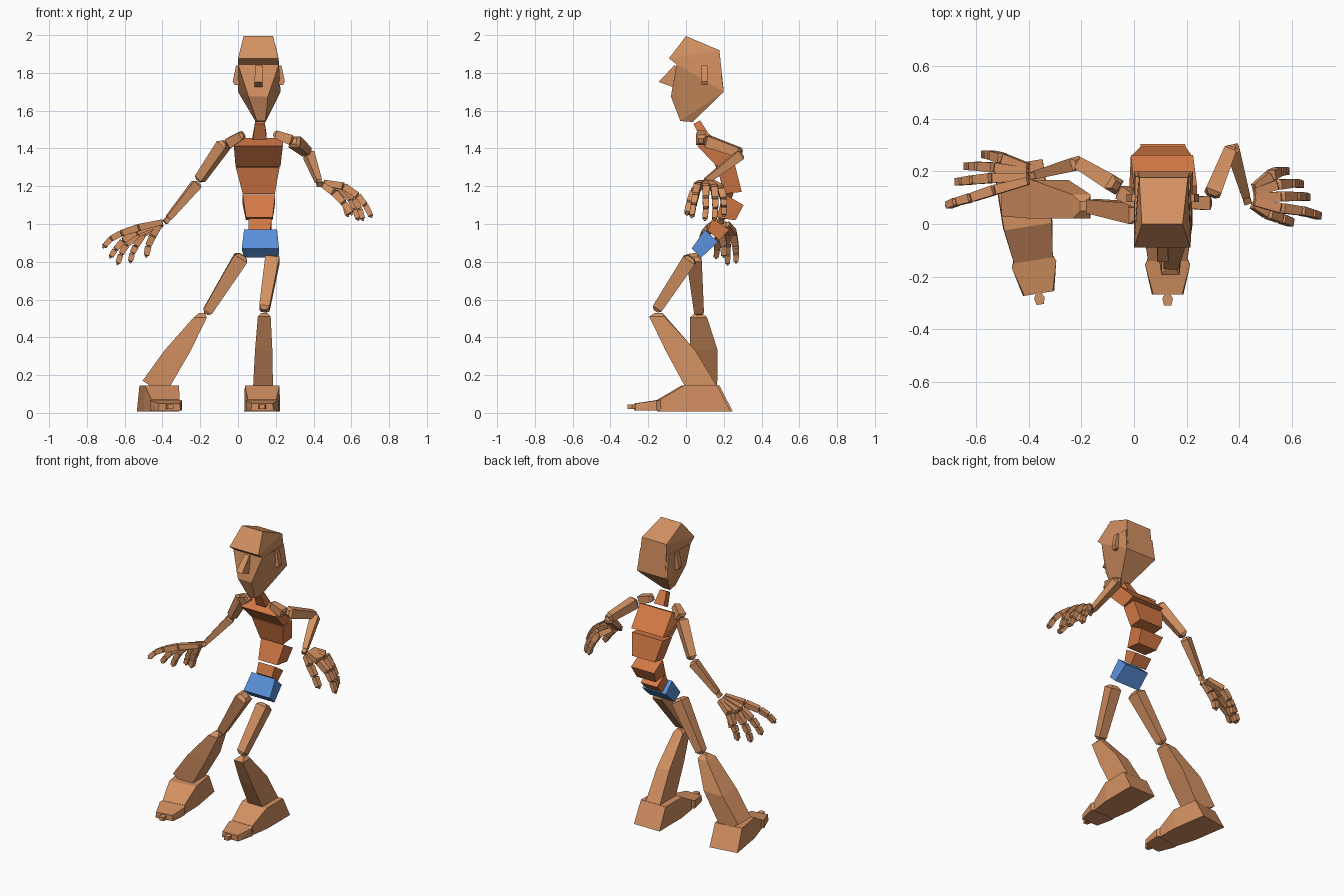
import bpy, bmesh
from math import radians
from mathutils import Vector, Matrix


def material(name, rgb):
    m = bpy.data.materials.new(name)
    m.diffuse_color = (*rgb, 1)
    return m


SKIN = material("skin", (0.65, 0.28, 0.12))
SHIRT = material("shirt", (0.65, 0.19, 0.06))
SHORTS = material("shorts", (0.10, 0.28, 0.70))


def hull(name, pts, mat=SKIN):
    """Flat-faced convex block around a few points."""
    bm = bmesh.new()
    for p in pts:
        bm.verts.new(p)
    res = bmesh.ops.convex_hull(bm, input=bm.verts)
    loose = {e for k in ("geom_interior", "geom_unused") for e in res[k]
             if isinstance(e, bmesh.types.BMVert)}
    bmesh.ops.delete(bm, geom=list(loose), context="VERTS")
    bmesh.ops.dissolve_limit(bm, angle_limit=radians(2), verts=bm.verts, edges=bm.edges)
    bmesh.ops.recalc_face_normals(bm, faces=bm.faces)
    me = bpy.data.meshes.new(name)
    bm.to_mesh(me)
    bm.free()
    me.materials.append(mat)
    ob = bpy.data.objects.new(name, me)
    bpy.context.collection.objects.link(ob)
    return ob


def segment(name, a, b, wa, wb, cap=0.0, side=(1, 0, 0)):
    """Tapered square bar from a to b, with narrowed ends of length cap."""
    a, b = Vector(a), Vector(b)
    d = (b - a).normalized()
    u = (Vector(side) - d * d.dot(Vector(side))).normalized()
    v = d.cross(u)
    rings = [(a, wa), (b, wb)]
    if cap:
        rings += [(a - d * cap, wa * 0.5), (b + d * cap, wb * 0.5)]
    return hull(name, [c + (u * i + v * j) * w / 2
                       for c, w in rings for i in (-1, 1) for j in (-1, 1)])


def profile(name, rows, mat=SKIN):
    """Block from side-profile rows (y, z, x_min, x_max)."""
    return hull(name, [(x, y, z) for y, z, x0, x1 in rows for x in (x0, x1)], mat)


def slabs(name, levels, matrix=Matrix()):
    """Block from stacked rectangles (x0, x1, y0, y1, z)."""
    return hull(name, [matrix @ Vector((x, y, z)) for x0, x1, y0, y1, z in levels
                       for x in (x0, x1) for y in (y0, y1)])


# Head: skull with overhanging brow, face, nose and ears
profile("skull", [(0.0, 1.995, 0.03, 0.185), (0.177, 1.92, 0.02, 0.205),
                  (-0.09, 1.877, 0.0, 0.215), (-0.05, 1.845, 0.0, 0.217),
                  (0.20, 1.70, 0.015, 0.215)])
profile("face", [(-0.05, 1.846, 0.0, 0.217), (0.18, 1.846, 0.005, 0.215),
                 (0.20, 1.70, 0.0, 0.225), (-0.08, 1.675, 0.055, 0.158),
                 (-0.03, 1.545, 0.1, 0.145), (0.035, 1.54, 0.095, 0.145)])
profile("nose", [(-0.06, 1.842, 0.092, 0.128), (-0.145, 1.752, 0.087, 0.131),
                 (-0.055, 1.72, 0.087, 0.131), (-0.03, 1.80, 0.09, 0.13)])
for s, x in ((-1, 0.005), (1, 0.215)):
    hull("ear", [(x + s * dx, y, z) for dx, z in ((0, 1.84), (0.015, 1.84), (0.033, 1.755),
                                                   (0.022, 1.735), (0, 1.735))
                 for y in (0.083, 0.115)])

# Neck and the stacked spine blocks
profile("neck", [(0.04, 1.53, 0.09, 0.142), (0.075, 1.548, 0.092, 0.14),
                 (0.125, 1.47, 0.078, 0.152), (0.08, 1.445, 0.078, 0.152)], SHIRT)
profile("chest", [(0.06, 1.412, -0.022, 0.237), (0.145, 1.455, 0.0, 0.24),
                  (0.262, 1.335, -0.012, 0.225), (0.165, 1.305, -0.013, 0.225)], SHIRT)
profile("ribs", [(0.165, 1.30, -0.012, 0.22), (0.26, 1.31, -0.01, 0.22),
                 (0.295, 1.17, 0.025, 0.195), (0.20, 1.16, 0.025, 0.195)], SHIRT)
profile("belly", [(0.21, 1.155, 0.025, 0.197), (0.305, 1.10, 0.025, 0.195),
                  (0.262, 1.02, 0.042, 0.183), (0.155, 1.035, 0.042, 0.183)], SHIRT)
profile("waist", [(0.14, 1.03, 0.055, 0.177), (0.23, 0.97, 0.055, 0.177),
                  (0.175, 0.915, 0.055, 0.172), (0.115, 0.965, 0.055, 0.172)], SHIRT)
profile("pelvis", [(0.10, 0.97, 0.032, 0.207), (0.17, 0.905, 0.032, 0.207),
                   (0.08, 0.822, 0.03, 0.215), (0.03, 0.87, 0.02, 0.217)], SHORTS)

# Arms: (collar, shoulder, elbow, wrist)
ARMS = {
    "left": [(0.02, 0.08, 1.47), (-0.045, 0.12, 1.43), (-0.075, 0.15, 1.42),
             (-0.20, 0.225, 1.24), (-0.22, 0.23, 1.21), (-0.365, 0.19, 1.035)],
    "right": [(0.20, 0.08, 1.475), (0.28, 0.08, 1.445), (0.30, 0.12, 1.435),
              (0.365, 0.28, 1.38), (0.375, 0.285, 1.365), (0.425, 0.11, 1.23)],
}
for n, p in ARMS.items():
    segment(n + "_collar", p[0], p[1], 0.042, 0.055, 0.012, (0, 1, 0))
    segment(n + "_upper_arm", p[2], p[3], 0.062, 0.048, 0.015, (0, 0, 1))
    segment(n + "_forearm", p[4], p[5], 0.052, 0.032, 0.012, (0, 0, 1))
    w = Vector(p[5])
    segment(n + "_wrist", w, w + (w - Vector(p[4])).normalized() * 0.035, 0.022, 0.03, 0, (0, 0, 1))

# Hands: each digit runs palm, knuckle, joints, tip
HANDS = {
    "left": {
        "thumb": [(-0.41, 0.17, 1.00), (-0.45, 0.19, 0.94), (-0.475, 0.20, 0.885), (-0.485, 0.2, 0.83)],
        "index": [(-0.40, 0.165, 1.01), (-0.53, 0.13, 0.98), (-0.62, 0.10, 0.95), (-0.675, 0.085, 0.92), (-0.71, 0.07, 0.88)],
        "middle": [(-0.40, 0.18, 1.005), (-0.54, 0.175, 0.96), (-0.61, 0.168, 0.91), (-0.65, 0.163, 0.865), (-0.675, 0.16, 0.825)],
        "ring": [(-0.40, 0.20, 1.00), (-0.53, 0.215, 0.95), (-0.59, 0.22, 0.89), (-0.62, 0.22, 0.84), (-0.637, 0.22, 0.79)],
        "little": [(-0.40, 0.215, 1.00), (-0.50, 0.25, 0.95), (-0.54, 0.262, 0.885), (-0.56, 0.265, 0.845), (-0.57, 0.265, 0.80)],
    },
    "right": {
        "thumb": [(0.45, 0.075, 1.205), (0.51, 0.04, 1.165), (0.56, 0.02, 1.11), (0.60, 0.005, 1.055)],
        "index": [(0.455, 0.085, 1.22), (0.56, 0.06, 1.20), (0.635, 0.05, 1.15), (0.675, 0.04, 1.10), (0.705, 0.03, 1.04)],
        "middle": [(0.455, 0.10, 1.22), (0.56, 0.105, 1.195), (0.615, 0.105, 1.135), (0.645, 0.105, 1.08), (0.66, 0.10, 1.025)],
        "ring": [(0.455, 0.12, 1.22), (0.545, 0.15, 1.19), (0.595, 0.155, 1.13), (0.62, 0.155, 1.08), (0.635, 0.15, 1.025)],
        "little": [(0.455, 0.135, 1.22), (0.52, 0.185, 1.185), (0.55, 0.20, 1.13), (0.57, 0.202, 1.09), (0.58, 0.20, 1.045)],
    },
}
for n, digits in HANDS.items():
    for digit, pts in digits.items():
        pts = [Vector(p) for p in pts]
        for i, (a, b) in enumerate(zip(pts, pts[1:])):
            g = (b - a).normalized() * 0.005
            w = 0.042 - 0.004 * i
            segment(f"{n}_{digit}_{i + 1}", a + g, b - g, w * (0.7 if i == 0 else 1),
                    w * 0.9, 0.004, (0, 1, 0))
        d = (pts[-1] - pts[-2]).normalized()
        segment(f"{n}_{digit}_tip", pts[-1] - d * 0.008, pts[-1] + d * 0.008, 0.018, 0.01, 0, (0, 1, 0))

# Thighs and flared shins
segment("left_thigh", (0.015, 0.042, 0.82), (-0.16, 0.068, 0.54), 0.08, 0.052, 0.018)
segment("right_thigh", (0.182, 0.018, 0.81), (0.14, -0.15, 0.555), 0.075, 0.055, 0.018)
slabs("left_shin", [(-0.205, -0.175, 0.05, 0.085, 0.53), (-0.235, -0.165, 0.02, 0.112, 0.505),
                    (-0.39, -0.25, 0.02, 0.168, 0.33), (-0.505, -0.36, 0.03, 0.165, 0.17),
                    (-0.46, -0.36, 0.03, 0.165, 0.14)])
slabs("right_shin", [(0.125, 0.155, -0.165, -0.125, 0.53), (0.105, 0.173, -0.195, -0.115, 0.51),
                     (0.09, 0.182, -0.108, 0.05, 0.33), (0.08, 0.185, -0.005, 0.165, 0.14)])

# Feet: sole block, toe block and toe tip, pointing to -y
FEET = {"left": Matrix.Translation((-0.405, 0, 0)) @ Matrix.Rotation(radians(9), 4, "Z"),
        "right": Matrix.Translation((0.128, 0, 0))}
for n, m in FEET.items():
    slabs(n + "_foot", [(-0.092, 0.092, -0.01, 0.165, 0.145), (-0.095, 0.095, 0.0, 0.235, 0.008),
                        (-0.075, 0.075, -0.14, 0.0, 0.07), (-0.075, 0.075, -0.14, 0.0, 0.008)], m)
    hull(n + "_toes", [m @ Vector((x, y, z)) for w, y, z in
                       ((0.072, -0.13, 0.07), (0.075, -0.13, 0.015), (0.086, -0.155, 0.065),
                        (0.086, -0.155, 0.012), (0.055, -0.268, 0.05), (0.06, -0.268, 0.012))
                       for x in (-w, w)])
    hull(n + "_toe_tip", [m @ Vector((x, y, z)) for w, y in ((0.012, -0.268), (0.02, -0.285), (0.014, -0.31))
                          for x in (-w, w) for z in (0.02, 0.045)])
